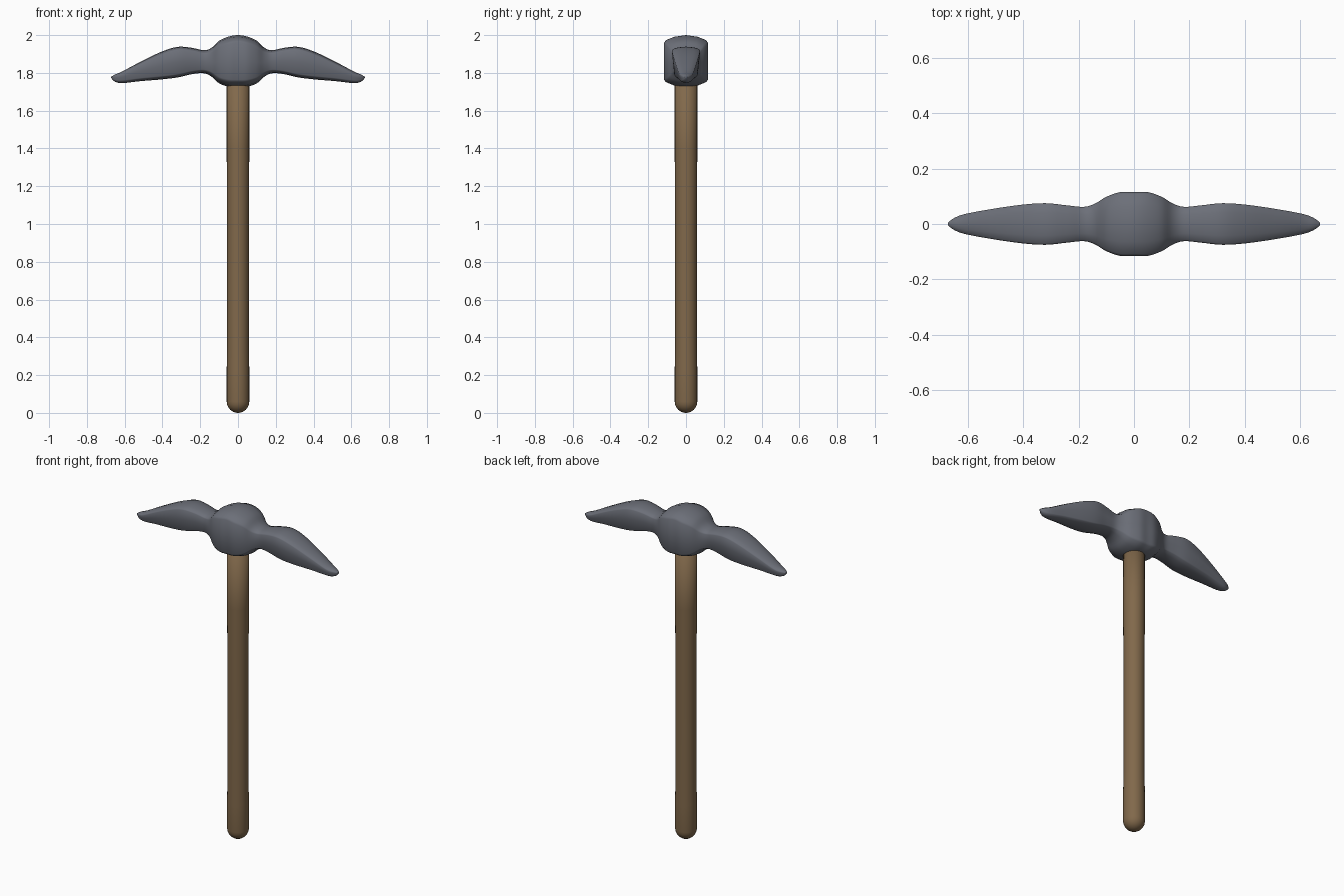
import bpy, bmesh, math

if "Cube" in bpy.data.objects:
    bpy.data.objects.remove(bpy.data.objects["Cube"])


def material(name, rgb):
    m = bpy.data.materials.new(name)
    m.diffuse_color = (*rgb, 1)
    m.use_nodes = True
    m.node_tree.nodes["Principled BSDF"].inputs["Base Color"].default_value = m.diffuse_color
    return m


def loft(name, rings, mat):
    """Skin a list of closed rings and cap both ends."""
    bm = bmesh.new()
    loops = [[bm.verts.new(p) for p in r] for r in rings]
    n = len(rings[0])
    for a, b in zip(loops, loops[1:]):
        for i in range(n):
            bm.faces.new((a[i], a[(i + 1) % n], b[(i + 1) % n], b[i]))
    bm.faces.new(loops[0])
    bm.faces.new(loops[-1])
    bmesh.ops.recalc_face_normals(bm, faces=bm.faces)
    for f in bm.faces:
        f.smooth = True
    me = bpy.data.meshes.new(name)
    bm.to_mesh(me)
    bm.free()
    me.materials.append(mat)
    ob = bpy.data.objects.new(name, me)
    bpy.context.collection.objects.link(ob)
    return ob


def smooth_path(keys, steps):
    """Catmull-Rom interpolation of the key rows."""
    out = []
    for i in range(len(keys) - 1):
        p = [keys[min(max(i + k, 0), len(keys) - 1)] for k in (-1, 0, 1, 2)]
        for s in range(steps):
            t = s / steps
            out.append([0.5 * (2 * b + (c - a) * t + (2 * a - 5 * b + 4 * c - d) * t * t
                               + (3 * b - a - 3 * c + d) * t ** 3)
                        for a, b, c, d in zip(*p)])
    return out + [list(keys[-1])]


steel = material("steel", (0.15, 0.16, 0.19))
wood = material("wood", (0.22, 0.14, 0.07))

# pick head stations: x, half width, top z, bottom z, crown rise, lower width factor
half = [
    (0.00, 0.115, 2.000, 1.725, 0.030, 1.00),
    (0.05, 0.115, 1.992, 1.727, 0.030, 1.00),
    (0.10, 0.098, 1.970, 1.745, 0.026, 0.98),
    (0.14, 0.074, 1.933, 1.780, 0.020, 0.95),
    (0.18, 0.062, 1.920, 1.798, 0.015, 0.90),
    (0.24, 0.067, 1.932, 1.794, 0.014, 0.86),
    (0.32, 0.075, 1.938, 1.776, 0.014, 0.83),
    (0.41, 0.069, 1.910, 1.765, 0.014, 0.82),
    (0.52, 0.053, 1.857, 1.756, 0.013, 0.80),
    (0.61, 0.036, 1.809, 1.746, 0.012, 0.80),
    (0.65, 0.021, 1.792, 1.753, 0.008, 0.80),
    (0.672, 0.004, 1.779, 1.773, 0.001, 0.80),
]
keys = [(-k[0], *k[1:]) for k in half[:0:-1]] + half


def head_ring(x, w, top, bot, rise, low):
    lw = w * low
    lower = bot + rise
    upper = top - rise
    side = [(0.55 * w, top - 0.3 * rise), (0.93 * w, upper + 0.1 * rise), (w, upper - 0.3 * rise),
            ((w + lw) / 2, (upper + lower) / 2),
            (lw, lower + 0.3 * rise), (0.93 * lw, lower - 0.1 * rise), (0.55 * lw, bot + 0.3 * rise)]
    yz = [(0, top)] + side + [(0, bot)] + [(-y, z) for y, z in reversed(side)]
    return [(x, y, z) for y, z in yz]


loft("pick_head", [head_ring(*k) for k in smooth_path(keys, 4)], steel)

# handle with rounded butt and slightly thicker grip
profile = [(0.06 * math.sin(a), 0.06 - 0.06 * math.cos(a))
           for a in (math.radians(d) for d in (8, 25, 42, 58, 74, 90))]
profile += [(0.06, 0.22), (0.0575, 0.36), (0.0575, 1.0), (0.06, 1.4), (0.06, 1.85)]
N = 24
loft("handle", [[(r * math.cos(2 * math.pi * i / N), r * math.sin(2 * math.pi * i / N), z)
                 for i in range(N)] for r, z in profile], wood)
